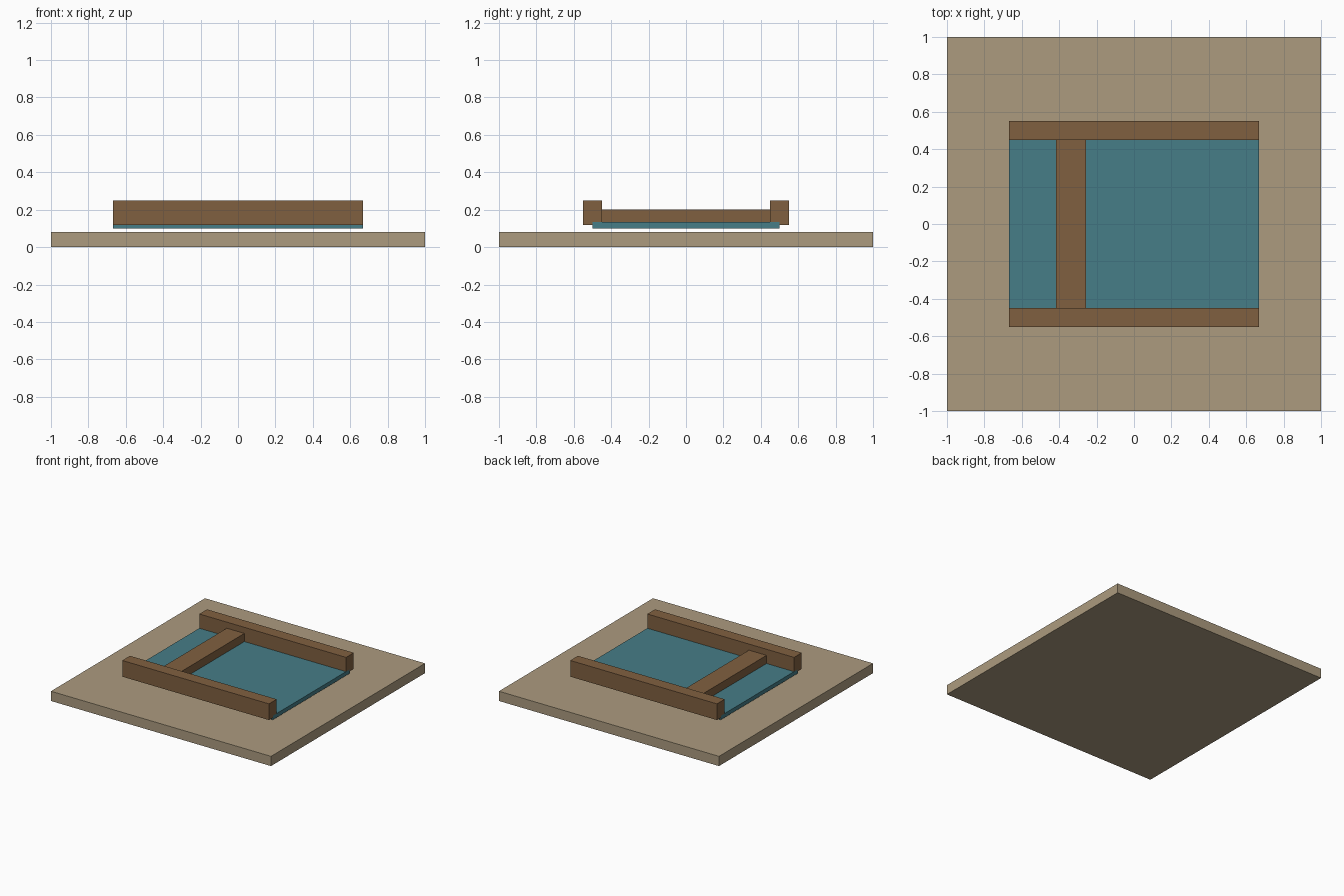
import bpy

if "Cube" in bpy.data.objects:
    bpy.data.objects.remove(bpy.data.objects["Cube"])


def material(name, rgb):
    m = bpy.data.materials.new(name)
    m.diffuse_color = (*rgb, 1.0)
    m.use_nodes = True
    m.node_tree.nodes["Principled BSDF"].inputs["Base Color"].default_value = m.diffuse_color
    return m


def box(name, x, y, z, mat):
    """Box from (min, max) ranges on each axis."""
    bpy.ops.mesh.primitive_cube_add(size=1, location=[sum(r) / 2 for r in (x, y, z)])
    ob = bpy.context.object
    ob.name = name
    ob.scale = [r[1] - r[0] for r in (x, y, z)]
    bpy.ops.object.transform_apply(location=False, rotation=False, scale=True)
    ob.data.materials.append(mat)
    return ob


sand = material("sand", (0.413, 0.328, 0.212))
teal = material("water teal", (0.061, 0.205, 0.242))
wood = material("brown wood", (0.216, 0.117, 0.051))

# Ground slab
box("base", (-1, 1), (-1, 1), (0, 0.08), sand)

# Water sheet, hovering just above the slab
box("water", (-0.667, 0.667), (-0.5, 0.5), (0.1, 0.133), teal)

# Side beams along the front and back edges
for name, y in (("front_beam", -0.5), ("back_beam", 0.5)):
    box(name, (-0.667, 0.667), (y - 0.05, y + 0.05), (0.117, 0.25), wood)

# Plank crossing between the beams
box("cross_plank", (-0.417, -0.257), (-0.45, 0.45), (0.13, 0.2), wood)
